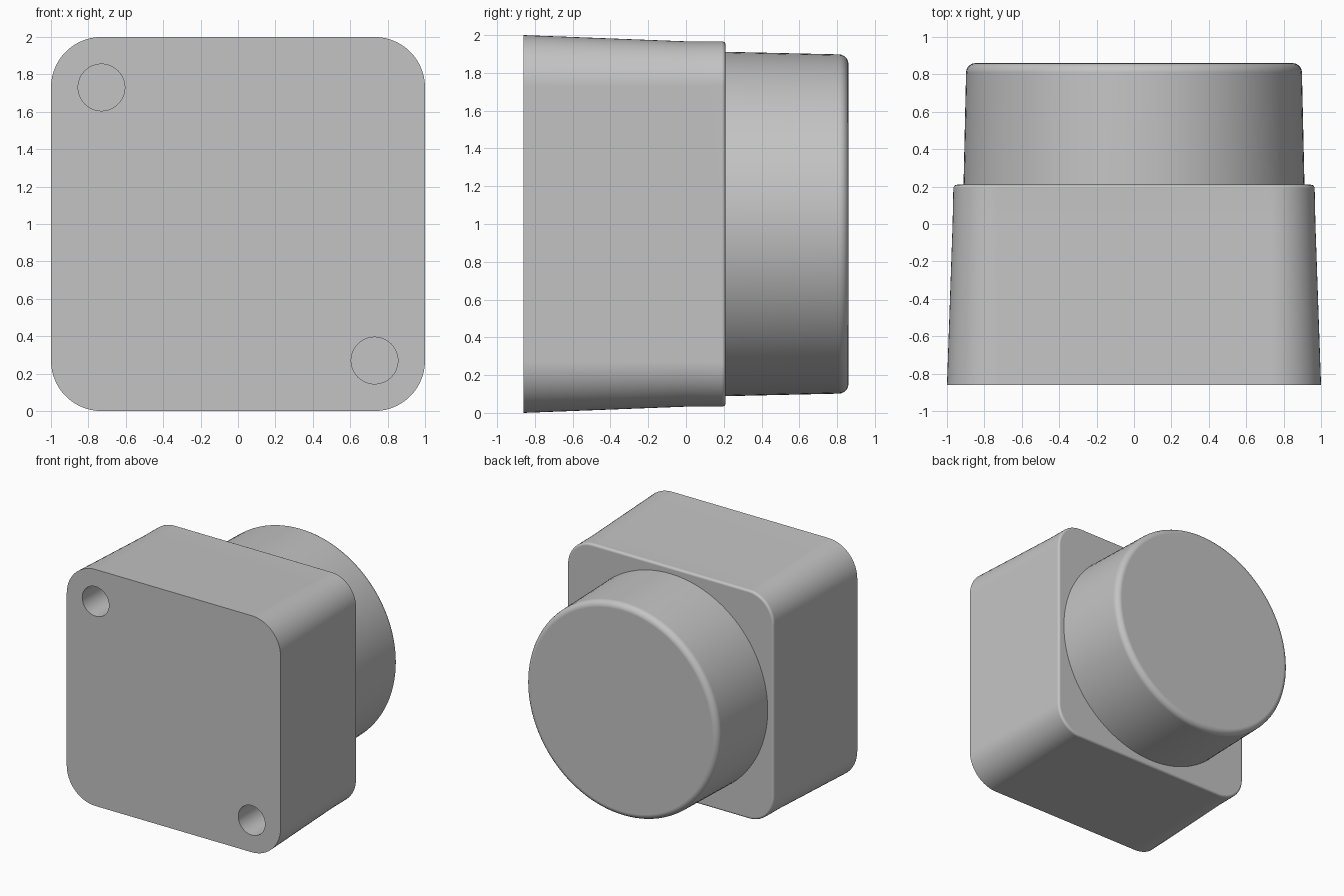
import bpy, bmesh, math

cube = bpy.data.objects.get("Cube")
if cube:
    bpy.data.objects.remove(cube, do_unlink=True)

grey = bpy.data.materials.new("plain grey")
grey.use_nodes = True
grey.diffuse_color = (0.55, 0.55, 0.55, 1)
grey.node_tree.nodes["Principled BSDF"].inputs["Base Color"].default_value = (0.55, 0.55, 0.55, 1)

FRONT, STEP, BACK, MID = -0.86, 0.21, 0.86, 1.0


def section(y, half_x, half_z, radius, steps):
    """Rounded rectangle in the xz plane; a circle when radius equals both halves."""
    pts = []
    for q, (sx, sz) in enumerate([(1, 1), (-1, 1), (-1, -1), (1, -1)]):
        for i in range(steps + 1):
            a = math.pi / 2 * (q + i / steps)
            pts.append((sx * (half_x - radius) + radius * math.cos(a), y,
                        MID + sz * (half_z - radius) + radius * math.sin(a)))
    return pts


def loft(name, sections):
    """Skin a stack of sections and cap both ends."""
    bm = bmesh.new()
    rings = [[bm.verts.new(p) for p in pts] for pts in sections]
    for a, b in zip(rings, rings[1:]):
        for i in range(len(a)):
            j = (i + 1) % len(a)
            bm.faces.new((a[i], a[j], b[j], b[i]))
    bm.faces.new(rings[0])
    bm.faces.new(rings[-1])
    bmesh.ops.remove_doubles(bm, verts=bm.verts, dist=0.0001)
    bmesh.ops.recalc_face_normals(bm, faces=bm.faces)
    mesh = bpy.data.meshes.new(name)
    bm.to_mesh(mesh)
    bm.free()
    mesh.materials.append(grey)
    obj = bpy.data.objects.new(name, mesh)
    bpy.context.collection.objects.link(obj)
    return obj


def fillet(y, radius, steps=5):
    """Pairs of (y, inset) rounding the rear edge at y."""
    angles = [math.pi / 2 * i / steps for i in range(steps + 1)]
    return [(y - radius + radius * math.sin(a), radius * (1 - math.cos(a))) for a in angles]


def activate(obj):
    bpy.ops.object.select_all(action="DESELECT")
    obj.select_set(True)
    bpy.context.view_layer.objects.active = obj


def smooth(obj):
    activate(obj)
    bpy.ops.object.shade_smooth_by_angle(angle=math.radians(35))
    mod = obj.modifiers.new("clean shading", "WEIGHTED_NORMAL")
    mod.keep_sharp = True


# Drafted square body with rounded corners, straight near the rear
body_rings = [section(FRONT, 1.0, 1.0, 0.27, 14), section(0.0, 0.97, 0.967, 0.238, 14)]
body_rings += [section(y, 0.966 - d, 0.967 - d, 0.236 - d, 14) for y, d in fillet(STEP, 0.02)]
body = loft("body", body_rings)

# Two blind screw holes in opposite corners of the front
for side in (-1, 1):
    bpy.ops.mesh.primitive_cylinder_add(vertices=48, radius=0.125, depth=1.2,
                                        location=(side * 0.73, FRONT, MID - side * 0.73),
                                        rotation=(math.pi / 2, 0, 0))
    cutter = bpy.context.object
    cutter.name = "hole_cutter"
    cutter.hide_render = True
    cutter.data.materials.append(grey)
    cut = body.modifiers.new("hole", "BOOLEAN")
    cut.operation = "DIFFERENCE"
    cut.solver = "EXACT"
    cut.object = cutter
    activate(body)
    bpy.ops.object.modifier_apply(modifier=cut.name)
    bpy.data.objects.remove(cutter, do_unlink=True)
smooth(body)

# Round, slightly tapered knob with a rounded rear rim
knob_rings = [section(STEP - 0.02, 0.912, 0.912, 0.912, 28)]
knob_rings += [section(y, 0.898 - d, 0.898 - d, 0.898 - d, 28) for y, d in fillet(BACK, 0.05)]
smooth(loft("knob", knob_rings))
